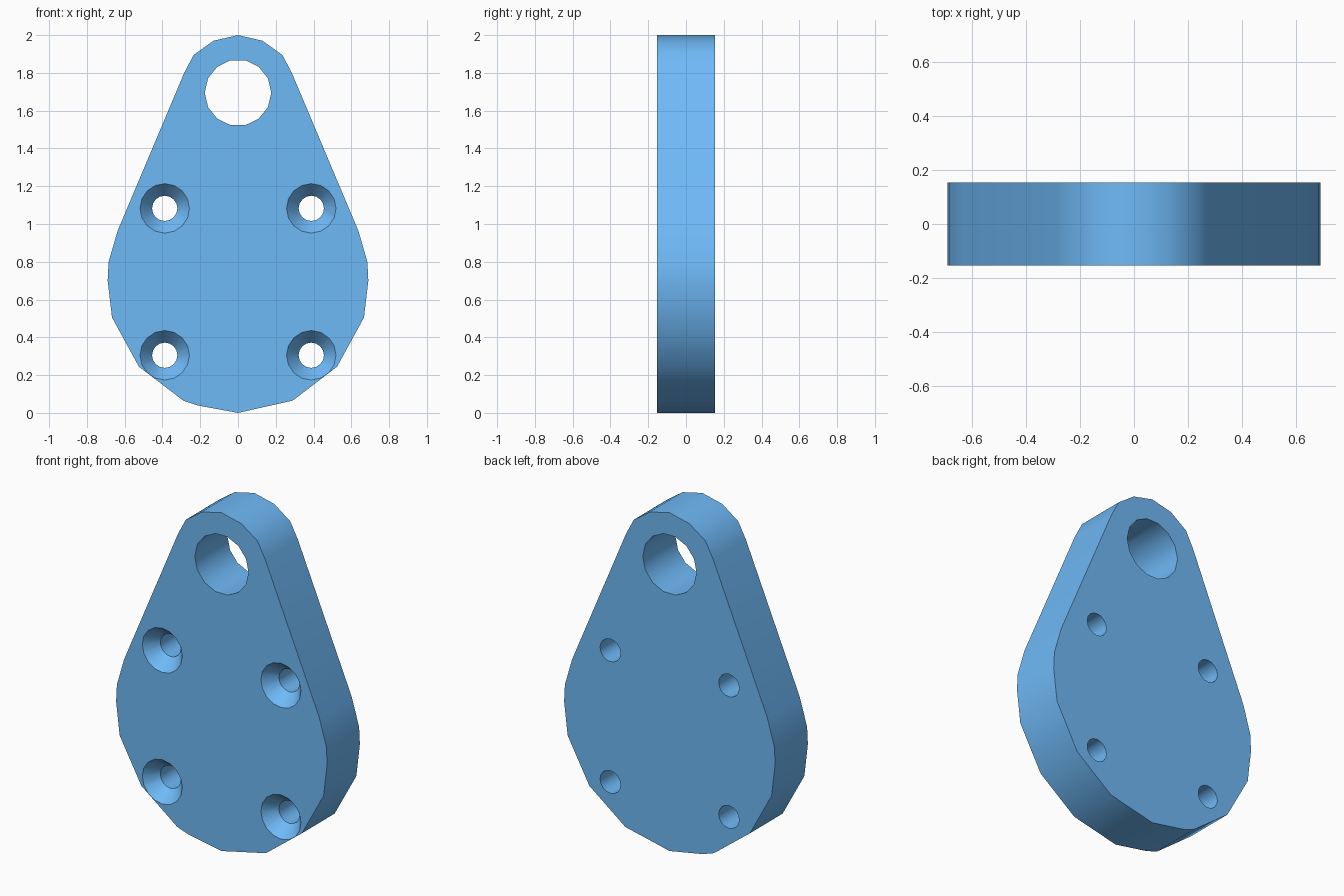
import bpy, bmesh, math

if "Cube" in bpy.data.objects:
    bpy.data.objects.remove(bpy.data.objects["Cube"])

HALF = 0.153  # half of the plate thickness


def loft(name, rings):
    """Closed solid through matching rings of 3D points."""
    bm = bmesh.new()
    loops = [[bm.verts.new(p) for p in ring] for ring in rings]
    n = len(loops[0])
    for a, b in zip(loops, loops[1:]):
        for i in range(n):
            j = (i + 1) % n
            bm.faces.new((a[i], a[j], b[j], b[i]))
    bm.faces.new(loops[0])
    bm.faces.new(loops[-1])
    bmesh.ops.recalc_face_normals(bm, faces=bm.faces)
    mesh = bpy.data.meshes.new(name)
    bm.to_mesh(mesh)
    bm.free()
    obj = bpy.data.objects.new(name, mesh)
    bpy.context.collection.objects.link(obj)
    return obj


def circle(x, y, z, r, sides):
    return [(x + r * math.cos(2 * math.pi * i / sides), y,
             z + r * math.sin(2 * math.pi * i / sides)) for i in range(sides)]


# Teardrop plate: right half of the outline, top to bottom, then mirrored
right = [(0.13, 1.97), (0.235, 1.895), (0.285, 1.80), (0.637, 0.965),
         (0.685, 0.80), (0.69, 0.70), (0.667, 0.505), (0.525, 0.245),
         (0.29, 0.065)]
left = [(-x, z) for x, z in reversed(right)]
left.insert(0, (-0.217, 0.04))  # extra corner at lower left
outline = [(0, 2.0)] + right + [(0, 0)] + left
plate = loft("mounting_plate", [[(x, y, z) for x, z in outline] for y in (-HALF, HALF)])

# Blue finish
blue = bpy.data.materials.new("blue_finish")
blue.diffuse_color = (0.159, 0.49, 0.937, 1)
blue.use_nodes = True
blue.node_tree.nodes["Principled BSDF"].inputs["Base Color"].default_value = blue.diffuse_color
plate.data.materials.append(blue)

# Large top hole
cutters = [loft("top_hole_cutter", [circle(0, y, 1.695, 0.176, 14) for y in (-0.3, 0.3)])]

# Countersunk screw holes
SINK, R_OUT, R_IN, OVER = 0.077, 0.131, 0.067, 0.05
r_over = R_OUT + (R_OUT - R_IN) / SINK * OVER
for x in (-0.388, 0.388):
    for z in (0.305, 1.083):
        cutters.append(loft("screw_hole_cutter", [
            circle(x, -HALF - OVER, z, r_over, 16),
            circle(x, -HALF + SINK, z, R_IN, 16),
            circle(x, 0.3, z, R_IN, 16)]))
for cutter in cutters:
    cutter.data.materials.append(blue)

bpy.context.view_layer.objects.active = plate
plate.select_set(True)
for cutter in cutters:
    mod = plate.modifiers.new("hole", 'BOOLEAN')
    mod.operation = 'DIFFERENCE'
    mod.solver = 'EXACT'
    mod.object = cutter
    bpy.ops.object.modifier_apply(modifier=mod.name)
for cutter in cutters:
    bpy.data.objects.remove(cutter)

# Smooth rim and bores, crisp edges
bpy.ops.object.shade_smooth_by_angle(angle=math.radians(34))
